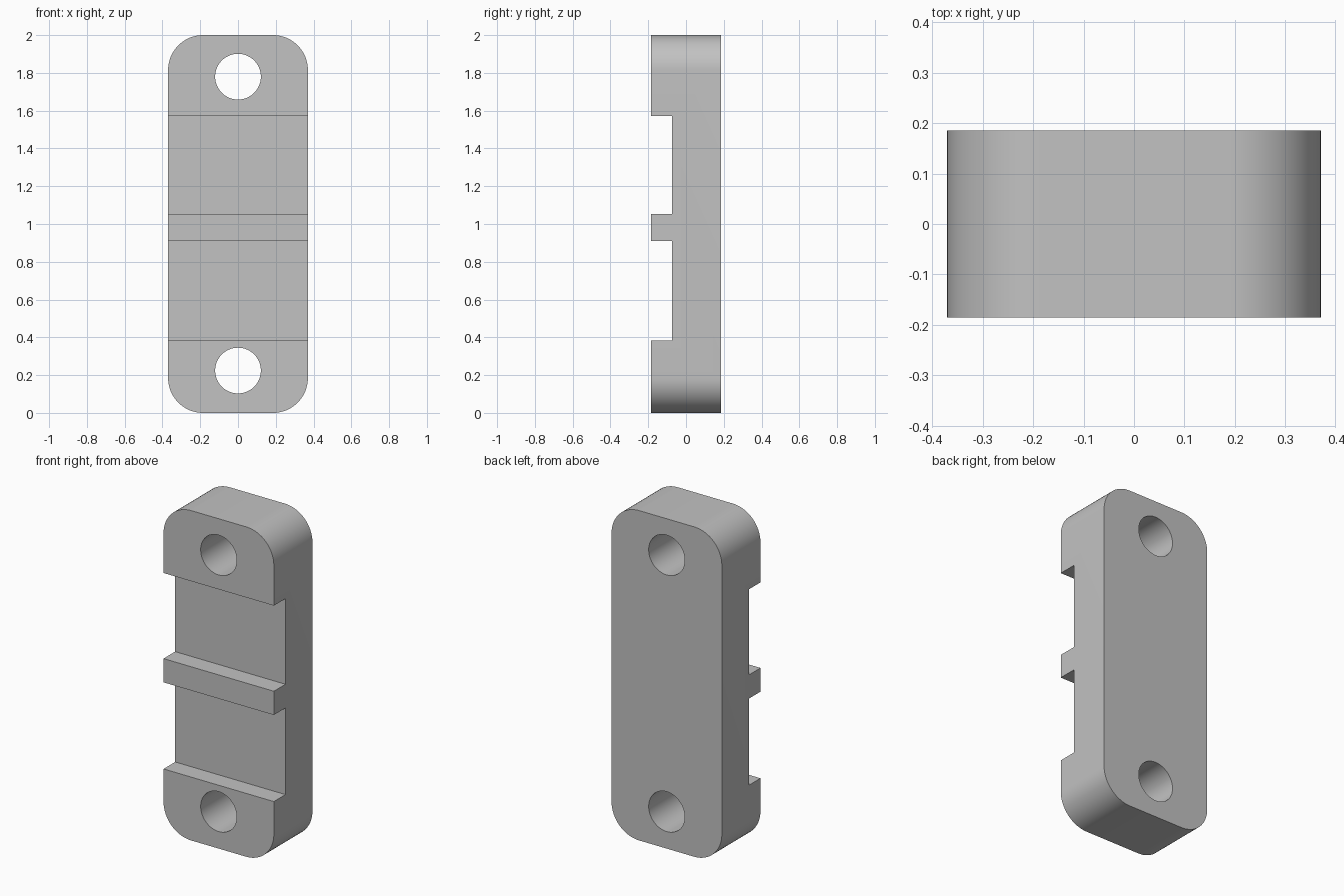
import bpy, bmesh
from math import cos, sin, pi, radians
from mathutils import Matrix

cube = bpy.data.objects.get("Cube")
if cube:
    bpy.data.objects.remove(cube, do_unlink=True)

WIDTH, DEPTH, HEIGHT, RADIUS = 0.74, 0.37, 2.0, 0.185
GROOVE_FLOOR = -0.074
GROOVES = [(0.384, 0.909), (1.053, 1.572)]
HOLE_HEIGHTS, HOLE_RADIUS = (0.224, 1.78), 0.121
ARC_STEPS = 16

grey = bpy.data.materials.new("plain grey")
grey.use_nodes = True
colour = (0.54, 0.54, 0.54, 1)
grey.diffuse_color = colour
grey.node_tree.nodes["Principled BSDF"].inputs["Base Color"].default_value = colour


def make_object(name, bm):
    bmesh.ops.recalc_face_normals(bm, faces=bm.faces)
    mesh = bpy.data.meshes.new(name)
    bm.to_mesh(mesh)
    bm.free()
    mesh.materials.append(grey)
    obj = bpy.data.objects.new(name, mesh)
    bpy.context.collection.objects.link(obj)
    return obj


# Rounded plate outline, extruded front to back
def rounded_plate():
    bm = bmesh.new()
    cx, cz = WIDTH / 2 - RADIUS, HEIGHT / 2 - RADIUS
    outline = []
    for quarter, (sx, sz) in enumerate([(1, 1), (-1, 1), (-1, -1), (1, -1)]):
        for i in range(ARC_STEPS + 1):
            a = (quarter + i / ARC_STEPS) * pi / 2
            outline.append(bm.verts.new((sx * cx + RADIUS * cos(a), -DEPTH / 2,
                                         HEIGHT / 2 + sz * cz + RADIUS * sin(a))))
    face = bm.faces.new(outline)
    back = bmesh.ops.extrude_face_region(bm, geom=[face])["geom"]
    bmesh.ops.translate(bm, vec=(0, DEPTH, 0),
                        verts=[v for v in back if isinstance(v, bmesh.types.BMVert)])
    return make_object("bracket_plate", bm)


# Cutter for a full-width groove in the front
def groove_cutter(low, high):
    bm = bmesh.new()
    front = -DEPTH
    bmesh.ops.create_cube(bm, size=1, matrix=Matrix.Translation(
        (0, (front + GROOVE_FLOOR) / 2, (low + high) / 2))
        @ Matrix.Diagonal((WIDTH * 2, GROOVE_FLOOR - front, high - low, 1)))
    return make_object("groove_cutter", bm)


# Cutter for a screw hole through the plate
def hole_cutter(height):
    bm = bmesh.new()
    bmesh.ops.create_cone(bm, cap_ends=True, segments=64, radius1=HOLE_RADIUS,
                          radius2=HOLE_RADIUS, depth=DEPTH * 2,
                          matrix=Matrix.Translation((0, 0, height))
                          @ Matrix.Rotation(pi / 2, 4, "X"))
    return make_object("hole_cutter", bm)


plate = rounded_plate()
cutters = [groove_cutter(*g) for g in GROOVES] + [hole_cutter(h) for h in HOLE_HEIGHTS]
for cutter in cutters:
    cutter.hide_render = True
    cut = plate.modifiers.new("cut", "BOOLEAN")
    cut.operation, cut.solver, cut.object = "DIFFERENCE", "EXACT", cutter

# Apply the cuts and discard the cutters
depsgraph = bpy.context.evaluated_depsgraph_get()
result = bpy.data.meshes.new_from_object(plate.evaluated_get(depsgraph))
plate.modifiers.clear()
plate.data = result
for cutter in cutters:
    bpy.data.objects.remove(cutter, do_unlink=True)

# Smooth the curved walls, keep the corners sharp
bpy.ops.object.select_all(action="DESELECT")
plate.select_set(True)
bpy.context.view_layer.objects.active = plate
bpy.ops.object.shade_smooth_by_angle(angle=radians(30))
